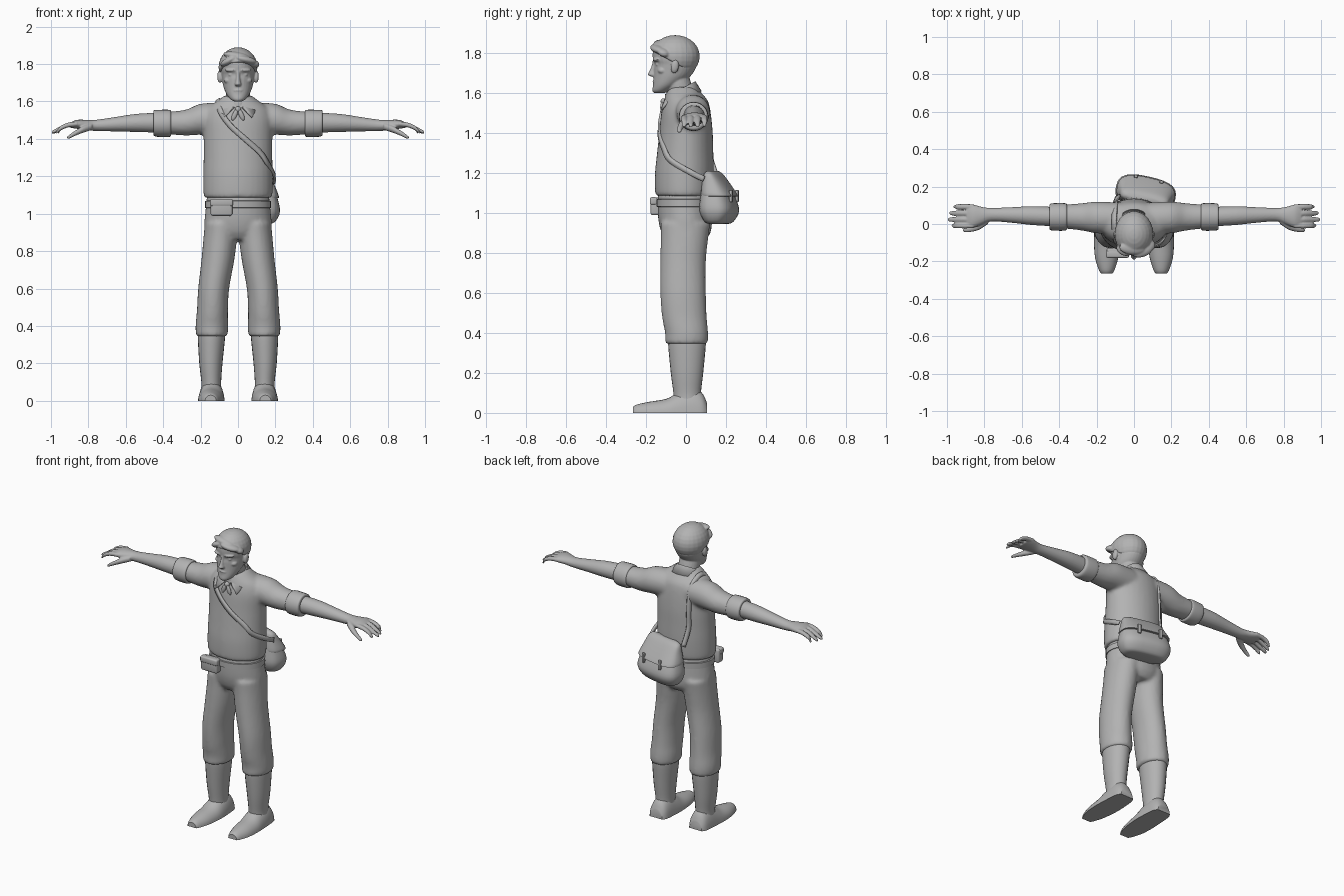
import bpy, bmesh, math
from mathutils import Vector, Matrix

grey = bpy.data.materials.new("plain_grey")
grey.diffuse_color = (0.45, 0.45, 0.45, 1)
PLANE = {'x': (1, 2), 'y': (0, 2), 'z': (0, 1)}


def smooth_path(pts, sub):
    """Catmull-Rom interpolation through tuples of any length."""
    out = []
    for i in range(len(pts) - 1):
        p0, p1 = pts[max(i - 1, 0)], pts[i]
        p2, p3 = pts[i + 1], pts[min(i + 2, len(pts) - 1)]
        for k in range(sub):
            t = k / sub
            out.append([0.5 * (2 * b + (c - a) * t + (2 * a - 5 * b + 4 * c - d) * t * t
                               + (3 * b - a - 3 * c + d) * t ** 3)
                        for a, b, c, d in zip(p0, p1, p2, p3)])
    return out + [list(pts[-1])]


def loft(bm, axis, rings, s=1, n=24, sub=4, power=2.0, floor=False):
    """Skin rings (x, y, z, radius_a, radius_b) across an axis; s=-1 mirrors in x."""
    a, b = PLANE[axis]
    rows = []
    for r in smooth_path(rings, sub):
        row = []
        for k in range(n):
            t = 2 * math.pi * k / n
            c, d = math.cos(t), math.sin(t)
            p = list(r[:3])
            p[a] += r[3] * math.copysign(abs(c) ** (2 / power), c)
            p[b] += r[4] * math.copysign(abs(d) ** (2 / power), d)
            if floor:
                p[2] = max(p[2], 0.0)
            row.append(bm.verts.new((s * p[0], p[1], p[2])))
        rows.append(row)
    for u, v in zip(rows, rows[1:]):
        for k in range(n):
            bm.faces.new((u[k], u[(k + 1) % n], v[(k + 1) % n], v[k]))
    bm.faces.new(rows[0])
    bm.faces.new(rows[-1])


def ball(bm, c, r, rot=None):
    m = Matrix.Translation(c) @ (rot or Matrix()) @ Matrix.Diagonal((*r, 1))
    return bmesh.ops.create_uvsphere(bm, u_segments=24, v_segments=14, radius=1, matrix=m)


def finish(name, bm, voxel=0, smooth=0, thick=0, angle=40):
    bmesh.ops.recalc_face_normals(bm, faces=bm.faces[:])
    me = bpy.data.meshes.new(name)
    bm.to_mesh(me)
    bm.free()
    me.materials.append(grey)
    ob = bpy.data.objects.new(name, me)
    bpy.context.collection.objects.link(ob)
    if voxel:
        m = ob.modifiers.new("blend", 'REMESH')
        m.mode, m.voxel_size, m.use_smooth_shade = 'VOXEL', voxel, True
        m = ob.modifiers.new("relax", 'SMOOTH')
        m.iterations = smooth
    if thick:
        m = ob.modifiers.new("thickness", 'SOLIDIFY')
        m.thickness, m.offset = thick, 0
    bpy.ops.object.select_all(action='DESELECT')
    bpy.context.view_layer.objects.active = ob
    ob.select_set(True)
    bpy.ops.object.shade_smooth_by_angle(angle=math.radians(angle))
    return ob


# Jumper: torso and upper sleeves blended together
TORSO = [(0, -.01, 1.085, .172, .132), (0, -.01, 1.10, .184, .144), (0, -.008, 1.2, .186, .147),
         (0, -.004, 1.3, .184, .141), (0, 0, 1.4, .184, .134), (0, 0, 1.5, .185, .124),
         (0, 0, 1.56, .165, .11), (0, -.01, 1.60, .115, .088), (0, -.015, 1.63, .075, .07)]
bm = bmesh.new()
loft(bm, 'z', TORSO, n=32)
for s in (1, -1):
    loft(bm, 'x', [(.08, .03, 1.51, .085, .085), (.2, .035, 1.505, .085, .083),
                   (.28, .038, 1.487, .073, .069), (.38, .04, 1.485, .064, .06)], s)
finish("jumper", bm, .011, 5)

for s, side in ((1, "left"), (-1, "right")):
    # Rolled sleeve cuff
    bm = bmesh.new()
    loft(bm, 'x', [(.358, .038, 1.483, .058, .058), (.361, .038, 1.483, .07, .07),
                   (.38, .038, 1.483, .074, .073), (.43, .038, 1.483, .073, .072),
                   (.45, .038, 1.485, .068, .067), (.453, .038, 1.485, .05, .05)], s)
    finish(side + "_sleeve_cuff", bm)
    # Forearm, palm, fingers and thumb
    bm = bmesh.new()
    loft(bm, 'x', [(.44, .04, 1.487, .052, .053), (.55, .045, 1.485, .05, .048),
                   (.65, .048, 1.479, .042, .039), (.76, .05, 1.472, .036, .03),
                   (.81, .045, 1.475, .046, .027), (.86, .042, 1.478, .062, .024),
                   (.895, .042, 1.474, .058, .015)], s)
    for y, tip in ((.092, .965), (.058, .987), (.024, .996), (-.009, .975)):
        loft(bm, 'x', [(.86, y, 1.48, .014, .013), (.91, y, 1.474, .015, .013),
                       (.95, y, 1.456, .014, .012), (tip - .008, y, 1.438, .011, .009),
                       (tip, y, 1.434, .004, .004)], s, n=12)
    loft(bm, 'x', [(.78, .02, 1.466, .02, .018), (.83, -.012, 1.45, .02, .018),
                   (.88, -.03, 1.425, .014, .013), (.905, -.033, 1.41, .011, .01),
                   (.915, -.033, 1.406, .004, .004)], s, n=12)
    finish(side + "_forearm_and_hand", bm, .005, 2)
    # Gaiter and shoe
    bm = bmesh.new()
    loft(bm, 'z', [(.143, .01, .05, .055, .07), (.143, .006, .1, .053, .069),
                   (.145, .005, .2, .062, .081), (.142, .005, .34, .073, .094),
                   (.142, .005, .37, .07, .09)], s)
    finish(side + "_gaiter", bm)
    bm = bmesh.new()
    loft(bm, 'y', [(.146, -.265, 0, .03, .03), (.146, -.245, 0, .042, .042),
                   (.146, -.18, 0, .062, .056), (.144, -.1, 0, .07, .07),
                   (.142, -.04, 0, .07, .1), (.142, .03, 0, .066, .125),
                   (.142, .08, 0, .06, .1), (.142, .105, 0, .045, .05)], s, floor=True)
    finish(side + "_shoe", bm)

# Trousers: hips and gathered legs blended together
bm = bmesh.new()
loft(bm, 'z', [(0, 0, .86, .12, .095), (0, 0, .9, .174, .122), (0, -.003, .95, .18, .133),
               (0, -.006, 1.0, .176, .135), (0, -.01, 1.1, .166, .132)], n=32)
for s in (1, -1):
    loft(bm, 'z', [(.14, .003, .343, .074, .093), (.14, .003, .352, .084, .106),
                   (.14, .003, .40, .087, .108), (.137, -.008, .48, .083, .112),
                   (.13, -.015, .6, .083, .114), (.108, -.015, .75, .088, .114),
                   (.095, -.008, .87, .09, .119), (.09, -.003, .95, .088, .125)], s)
finish("trousers", bm, .011, 4)

# Belt and its pouch
bm = bmesh.new()
loft(bm, 'z', [(0, -.008, 1.03, .166, .132), (0, -.008, 1.032, .177, .14),
               (0, -.008, 1.068, .176, .14), (0, -.008, 1.07, .166, .132)], n=32, sub=1)
finish("belt", bm)


def box(name, c, size, bevel):
    bm = bmesh.new()
    bmesh.ops.create_cube(bm, size=1, matrix=Matrix.Translation(c) @ Matrix.Diagonal((*size, 1)))
    bmesh.ops.bevel(bm, geom=bm.edges[:], offset=bevel, segments=3, affect='EDGES', profile=.5)
    return finish(name, bm)


box("belt_pouch", (-.088, -.152, 1.033), (.116, .05, .088), .011)
box("belt_pouch_flap", (-.088, -.162, 1.06), (.122, .038, .038), .009)

# Head: skull, jaw, brows, nose, lips, cheeks, ears
bm = bmesh.new()
loft(bm, 'z', [(0, -.135, 1.6, .02, .025), (0, -.125, 1.612, .04, .043), (0, -.1, 1.64, .062, .065),
               (0, -.072, 1.68, .078, .09), (0, -.057, 1.72, .086, .104), (0, -.053, 1.745, .09, .105),
               (0, -.053, 1.77, .093, .113), (0, -.055, 1.82, .093, .108), (0, -.055, 1.86, .07, .08),
               (0, -.055, 1.875, .03, .03)], n=32)
loft(bm, 'z', [(0, -.160, 1.682, .012, .014), (0, -.166, 1.692, .018, .025),
               (0, -.162, 1.71, .013, .021), (0, -.158, 1.74, .010, .013),
               (0, -.156, 1.768, .012, .01)], n=16)
ball(bm, (0, -.146, 1.62), (.028, .021, .018))
ball(bm, (0, -.155, 1.659), (.027, .013, .006))
ball(bm, (0, -.153, 1.646), (.023, .013, .006))
for s in (1, -1):
    ball(bm, (s * .038, -.149, 1.767), (.033, .015, .009), Matrix.Rotation(s * .35, 4, 'Z'))
    ball(bm, (s * .036, -.142, 1.743), (.015, .01, .008))
    ball(bm, (s * .05, -.118, 1.712), (.026, .024, .018))
    ball(bm, (s * .098, -.056, 1.733), (.013, .02, .034), Matrix.Rotation(-.15, 4, 'X'))
# Neck
loft(bm, 'z', [(0, -.005, 1.5, .07, .07), (0, -.02, 1.58, .064, .066),
               (0, -.04, 1.65, .064, .066), (0, -.05, 1.7, .06, .06)])
finish("head_and_neck", bm, .0045, 2)

# Hair cap, trimmed along a hairline that falls to the nape, with a swept fringe
bm = bmesh.new()
ball(bm, (0, -.054, 1.784), (.104, .123, .106))
geom = bm.verts[:] + bm.edges[:] + bm.faces[:]
cut = bmesh.ops.bisect_plane(bm, geom=geom, plane_co=(0, -.17, 1.812),
                             plane_no=(0, .125, .23), clear_inner=True)
bmesh.ops.edgeloop_fill(bm, edges=[e for e in cut['geom_cut'] if isinstance(e, bmesh.types.BMEdge)])
for x, y, z, r, tilt in ((.045, -.142, 1.822, .06, .22), (-.05, -.135, 1.815, .05, -.45),
                         (.083, -.11, 1.803, .032, .5), (-.01, -.13, 1.845, .07, .15)):
    turn = Matrix.Rotation(x * 8, 4, 'Z') @ Matrix.Rotation(tilt, 4, 'Y')
    ball(bm, (x, y, z), (r, .034, .02), turn)
finish("hair", bm, .005, 2)

# Shirt collar: a folded band open at the front, dropping to two points
bm = bmesh.new()
rows = []
N = 28
for k in range(N + 1):
    t = math.radians(-90 + 14 + 332 * k / N)
    c, d = math.cos(t), math.sin(t)
    tip = max(0, (abs(k - N / 2) / (N / 2) - .7) / .3)
    top = (.071 * c, -.03 + .078 * d, 1.612 + .042 * d)
    low = (.1 * c + math.copysign(.05 * tip, c), -.026 + .1 * d, 1.578 + .028 * d - .036 * tip)
    base = (.064 * c, -.028 + .07 * d, 1.565 + .03 * d)
    rows.append([bm.verts.new(p) for p in (base, top, low)])
for u, v in zip(rows, rows[1:]):
    for j in (0, 1):
        bm.faces.new((u[j], v[j], v[j + 1], u[j + 1]))
finish("collar", bm, thick=.011)

# Neckerchief: wrap, knot and two tails
bm = bmesh.new()
loft(bm, 'z', [(0, -.03, 1.545, .06, .07), (0, -.03, 1.57, .064, .076), (0, -.036, 1.595, .06, .068)])
ball(bm, (0, -.112, 1.557), (.016, .015, .017))
for s in (1, -1):
    ball(bm, (s * .018, -.12, 1.528), (.013, .009, .032), Matrix.Rotation(-s * .4, 4, 'Y'))
finish("neckerchief", bm)

# Shoulder bag hanging behind the hip
bm = bmesh.new()
loft(bm, 'z', [(0, .0, .945, .09, .03), (0, 0, .955, .135, .06), (0, .002, 1.01, .162, .088),
               (0, -.006, 1.08, .152, .076), (0, -.02, 1.15, .132, .052),
               (0, -.03, 1.195, .118, .028)], n=32, power=2.8)
bag = [finish("bag", bm)]
bm = bmesh.new()
loft(bm, 'z', [(0, .006, 1.085, .145, .073), (0, .002, 1.09, .157, .081), (0, -.016, 1.15, .14, .058),
               (0, -.028, 1.195, .126, .034), (0, -.032, 1.21, .1, .014)], n=32, power=2.8)
bag.append(finish("bag_flap", bm))
for x, side in ((-.07, "left"), (.07, "right")):
    bag.append(box("bag_tab_" + side, (x, .077, 1.085), (.02, .016, .06), .004))
for ob in bag:
    ob.matrix_world = Matrix.Translation((.062, .165, 0)) @ Matrix.Rotation(-.22, 4, 'Z')


# Bag strap: ribbon laid over the chest and back
def on_torso(x, z, side):
    _, yc, _, rx, ry = min(smooth_path(TORSO, 12), key=lambda r: abs(r[2] - z))
    return (x, yc + side * (ry + .003) * math.sqrt(max(0, 1 - (x / rx) ** 2)), z)


path = [(.19, .09, 1.17), (.194, .02, 1.205)]
path += [on_torso(x, z, -1) for x, z in ((.16, 1.265), (.12, 1.325), (.04, 1.397), (-.04, 1.47), (-.09, 1.54))]
path += [(-.105, -.02, 1.602), (-.105, .045, 1.598)]
path += [on_torso(-.1, z, 1) for z in (1.54, 1.4, 1.3)] + [(-.085, .15, 1.19)]
pts = [Vector(p) for p in smooth_path(path, 5)]
bm = bmesh.new()
rows = []
for i, p in enumerate(pts):
    tan = (pts[min(i + 1, len(pts) - 1)] - pts[max(i - 1, 0)]).normalized()
    nrm = (p - Vector((0, 0, min(p.z, 1.45)))).normalized()
    w = tan.cross(nrm).normalized() * .014
    rows.append([bm.verts.new(p - w), bm.verts.new(p + w)])
for u, v in zip(rows, rows[1:]):
    bm.faces.new((u[0], u[1], v[1], v[0]))
finish("bag_strap", bm, thick=.012)
